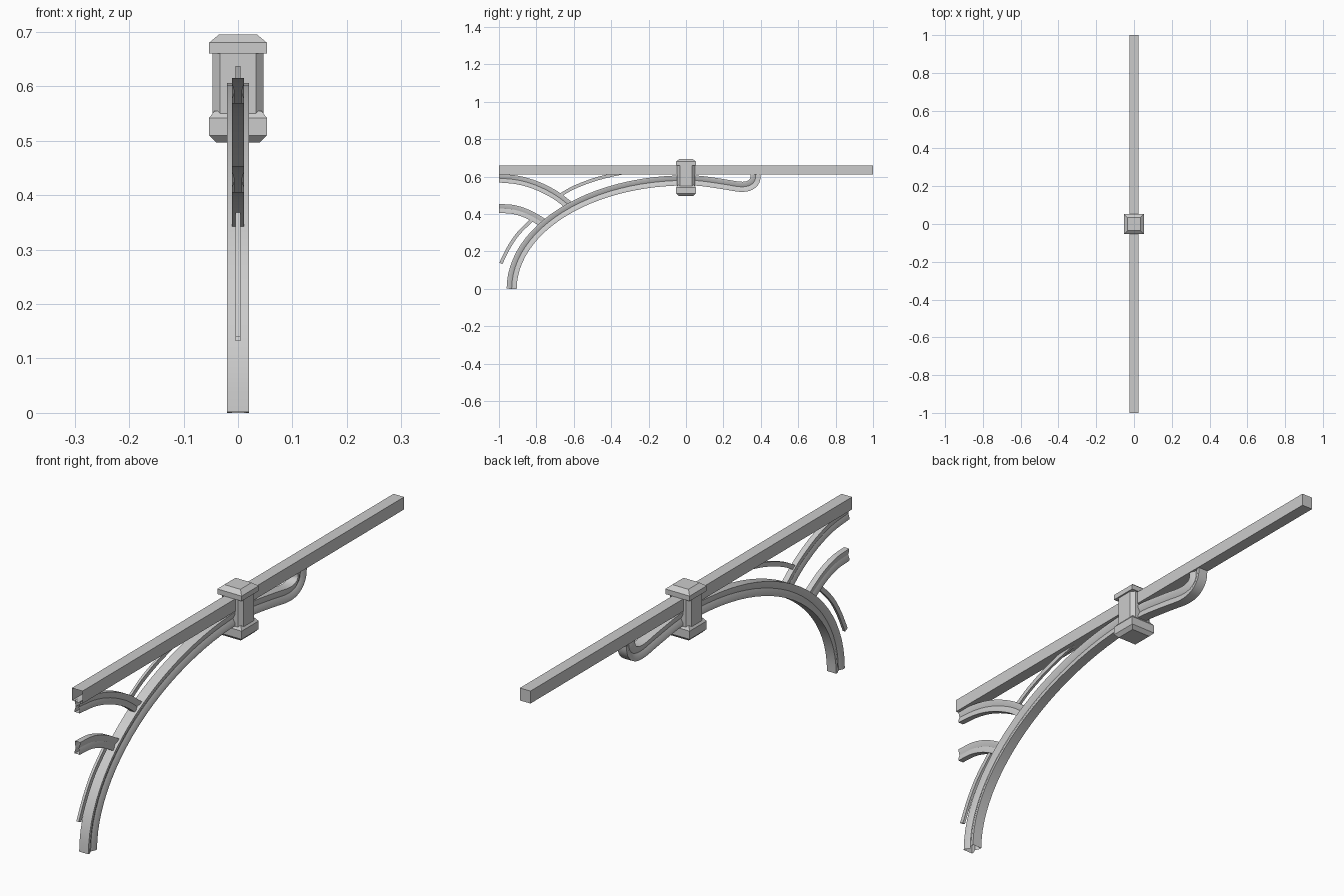
import bpy, bmesh, math
from mathutils import Vector

if "Cube" in bpy.data.objects:
    bpy.data.objects.remove(bpy.data.objects["Cube"])


def finish(name, bm, smooth=False):
    bmesh.ops.recalc_face_normals(bm, faces=bm.faces)
    me = bpy.data.meshes.new(name)
    bm.to_mesh(me)
    bm.free()
    ob = bpy.data.objects.new(name, me)
    bpy.context.collection.objects.link(ob)
    if smooth:
        bpy.ops.object.select_all(action='DESELECT')
        ob.select_set(True)
        bpy.context.view_layer.objects.active = ob
        bpy.ops.object.shade_smooth_by_angle(angle=math.radians(30))
    return ob


def loft(bm, rings):
    """Join closed vertex rings with quads."""
    n = len(rings[0])
    for a, b in zip(rings, rings[1:]):
        for i in range(n):
            j = (i + 1) % n
            bm.faces.new((a[i], a[j], b[j], b[i]))


def spline(pts, steps=4):
    """Catmull-Rom resampling of (y, z) points."""
    p = [Vector(q) for q in pts]
    p = [2 * p[0] - p[1]] + p + [2 * p[-1] - p[-2]]
    out = []
    for i in range(1, len(p) - 2):
        a, b, c, d = p[i - 1:i + 3]
        for s in range(steps):
            t = s / steps
            out.append(0.5 * (2 * b + (c - a) * t + (2 * a - 5 * b + 4 * c - d) * t * t
                              + (3 * b - a - 3 * c + d) * t ** 3))
    return out + [p[-2]]


def sweep(name, path, profile):
    """Sweep an (x, normal) profile along a path in the YZ plane."""
    bm = bmesh.new()
    rings = []
    for i, p in enumerate(path):
        t = (path[min(i + 1, len(path) - 1)] - path[max(i - 1, 0)]).normalized()
        n = Vector((-t.y, t.x))
        rings.append([bm.verts.new((x, max(-1, p.x + n.x * h), max(0, p.y + n.y * h)))
                      for x, h in profile])
    loft(bm, rings)
    return finish(name, bm, True)


def grooved(w, h):
    """Bar section with a V groove down both sides."""
    side = [(w, -h), (w, -h * 0.65), (w * 0.55, 0), (w, h * 0.65), (w, h)]
    return side + [(-x, z) for x, z in reversed(side)]


def stack(name, levels, chamfer=0.0):
    """Square block from (half width, z) levels, optional corner chamfer."""
    bm = bmesh.new()
    rings = []
    for r, z in levels:
        c = r - chamfer
        xy = [(r, -c), (r, c), (c, r), (-c, r), (-r, c), (-r, -c), (-c, -r), (c, -r)]
        if not chamfer:
            xy = [(r, -r), (r, r), (-r, r), (-r, -r)]
        rings.append([bm.verts.new((x, y, z)) for x, y in xy])
    loft(bm, rings)
    bm.faces.new(rings[0])
    bm.faces.new(rings[-1])
    return finish(name, bm)


# long square beam, open at the front end
bm = bmesh.new()
section = [(-0.023, 0.611), (0.023, 0.611), (0.023, 0.66), (-0.023, 0.66)]
ends = [[bm.verts.new((x, y, z)) for x, z in section] for y in (-1, 1)]
loft(bm, ends)
bm.faces.new(ends[1])
finish("beam", bm)

# main arch: quarter ellipse running into a hooked tail
arch = [Vector((-0.932 * math.cos(a), 0.58 * math.sin(a)))
        for a in (math.pi / 2 * i / 24 for i in range(24))]
arch += spline([(0, 0.58), (0.08, 0.577), (0.2, 0.56), (0.29, 0.546), (0.34, 0.553),
                (0.367, 0.578), (0.373, 0.613)])
sweep("main_arch", arch, grooved(0.02, 0.027))

# curved braces from the arch to the front end
sweep("upper_brace", spline([(-1, 0.592), (-0.9, 0.582), (-0.8, 0.553), (-0.7, 0.503),
                             (-0.625, 0.447)]), grooved(0.011, 0.023))
sweep("lower_brace", spline([(-1, 0.43), (-0.92, 0.424), (-0.84, 0.397), (-0.75, 0.345)]),
      grooved(0.011, 0.024))

# thin rods
rod = [(0.005, -0.009), (0.005, 0.009), (-0.005, 0.009), (-0.005, -0.009)]
sweep("upper_rod", spline([(-0.67, 0.503), (-0.6, 0.542), (-0.5, 0.581), (-0.4, 0.608),
                           (-0.3, 0.628)]), rod)
sweep("lower_rod", spline([(-0.99, 0.136), (-0.95, 0.217), (-0.9, 0.292), (-0.825, 0.368)]), rod)

# central post with cap and base
stack("post_shaft", [(0.047, 0.52), (0.047, 0.67)], 0.014)
stack("post_cap", [(0.053, 0.66), (0.053, 0.68), (0.035, 0.695)])
stack("post_base", [(0.04, 0.497), (0.053, 0.51), (0.053, 0.542), (0.043, 0.555)])
